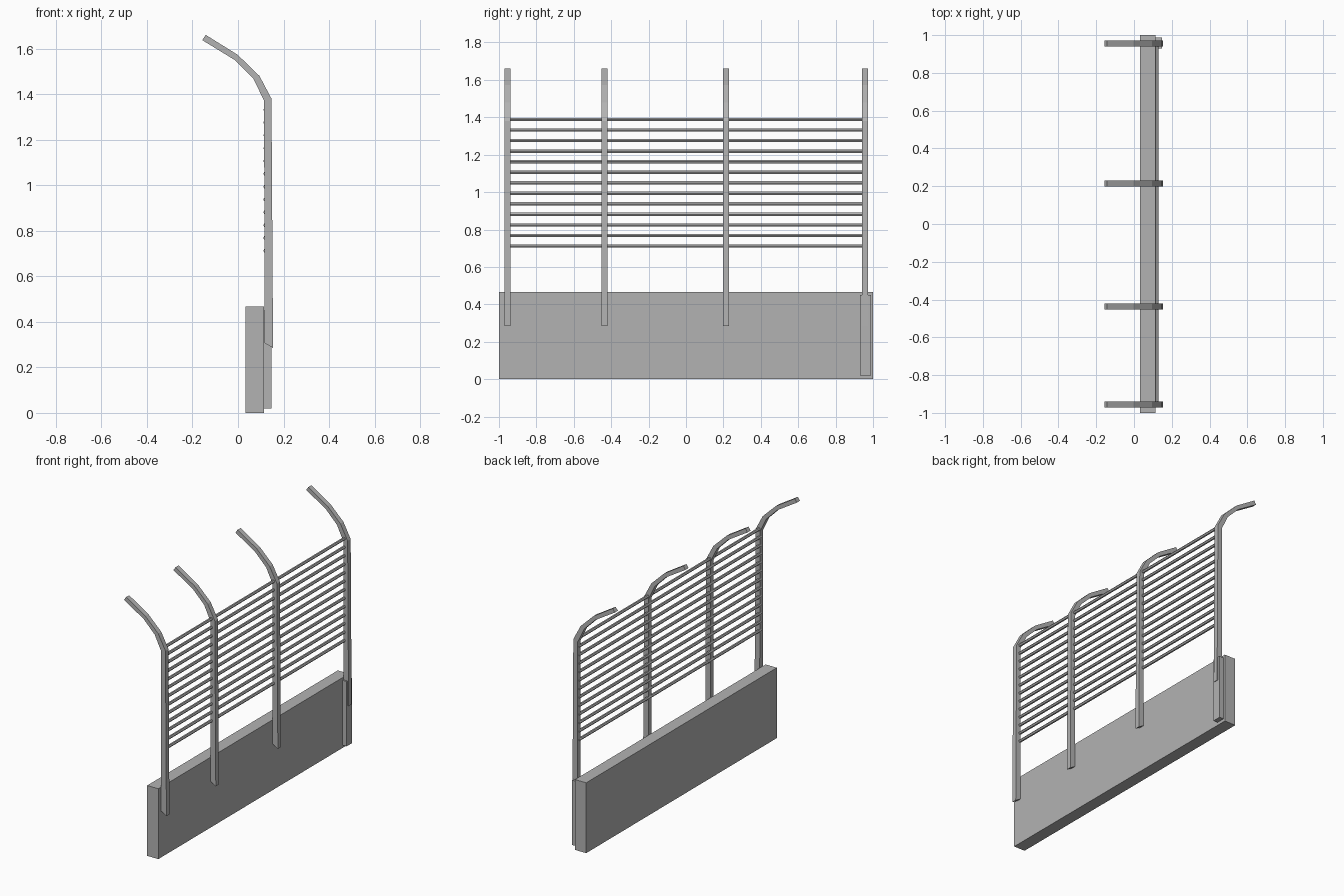
import bpy
import bmesh
from mathutils import Vector

cube = bpy.data.objects.get("Cube")
if cube:
    bpy.data.objects.remove(cube, do_unlink=True)

# One grey for everything
grey = bpy.data.materials.new("plain_grey")
grey.use_nodes = True
COLOUR = (0.45, 0.45, 0.45, 1)
grey.diffuse_color = COLOUR
grey.node_tree.nodes["Principled BSDF"].inputs["Base Color"].default_value = COLOUR


def extrude_profile(name, profile, y0, y1):
    """Extrude a closed x-z outline along y."""
    bm = bmesh.new()
    face = bm.faces.new([bm.verts.new((x, y0, z)) for x, z in profile])
    result = bmesh.ops.extrude_face_region(bm, geom=[face])
    verts = [v for v in result["geom"] if isinstance(v, bmesh.types.BMVert)]
    bmesh.ops.translate(bm, verts=verts, vec=Vector((0, y1 - y0, 0)))
    bmesh.ops.recalc_face_normals(bm, faces=bm.faces)
    mesh = bpy.data.meshes.new(name)
    bm.to_mesh(mesh)
    bm.free()
    mesh.materials.append(grey)
    obj = bpy.data.objects.new(name, mesh)
    bpy.context.collection.objects.link(obj)
    return obj


def box(name, x0, x1, y0, y1, z0, z1):
    return extrude_profile(name, [(x0, z0), (x1, z0), (x1, z1), (x0, z1)], y0, y1)


# Low wall and the short pilaster at one end
box("base_wall", 0.033, 0.115, -1, 1, 0, 0.467)
box("end_pilaster", 0.115, 0.147, 0.93, 0.988, 0.02, 0.45)

# Posts with bent overhanging arms
post_outer = [(0.154, 0.285), (0.147, 1.38), (0.094, 1.48), (-0.002, 1.573), (-0.142, 1.66)]
post_inner = [(-0.157, 1.637), (-0.015, 1.55), (0.068, 1.467), (0.115, 1.37), (0.116, 0.307)]
post_ys = [-0.955, -0.437, 0.214, 0.956]
for i, y in enumerate(post_ys):
    extrude_profile(f"post_{i + 1}", post_outer + post_inner, y - 0.016, y + 0.016)

# Thin horizontal rails
RAILS, LOW, HIGH, R = 13, 0.712, 1.388, 0.01
for i in range(RAILS):
    z = LOW + (HIGH - LOW) * i / (RAILS - 1)
    hexagon = [(0.121 + dx * R, z + dz * R) for dx, dz in
               [(1, 0), (0.5, 0.87), (-0.5, 0.87), (-1, 0), (-0.5, -0.87), (0.5, -0.87)]]
    extrude_profile(f"rail_{i + 1}", hexagon, post_ys[0], post_ys[-1])
